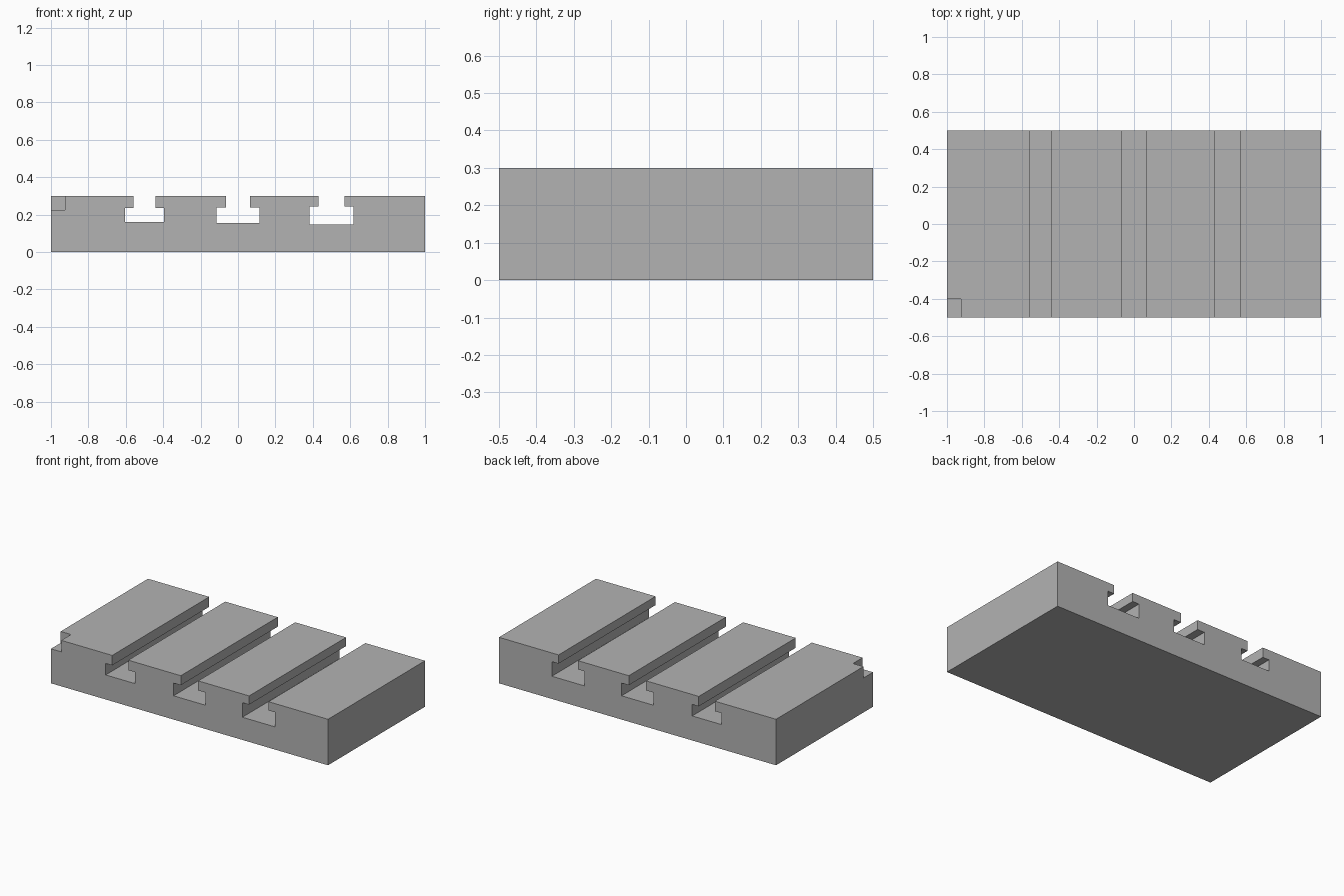
import bpy
import bmesh

cube = bpy.data.objects.get("Cube")
if cube:
    bpy.data.objects.remove(cube, do_unlink=True)

LENGTH, DEPTH, HEIGHT = 2.0, 1.0, 0.3

# Single grey material
grey = bpy.data.materials.new("plain_grey")
grey.use_nodes = True
grey.diffuse_color = (0.45, 0.45, 0.45, 1)
grey.node_tree.nodes["Principled BSDF"].inputs["Base Color"].default_value = grey.diffuse_color


def extrude_profile(name, profile, y0, y1):
    """Prism made by sweeping an (x, z) outline from y0 to y1."""
    bm = bmesh.new()
    face = bm.faces.new([bm.verts.new((x, y0, z)) for x, z in profile])
    swept = bmesh.ops.extrude_face_region(bm, geom=[face])["geom"]
    verts = [v for v in swept if isinstance(v, bmesh.types.BMVert)]
    bmesh.ops.translate(bm, verts=verts, vec=(0, y1 - y0, 0))
    bmesh.ops.recalc_face_normals(bm, faces=bm.faces)
    mesh = bpy.data.meshes.new(name)
    bm.to_mesh(mesh)
    bm.free()
    obj = bpy.data.objects.new(name, mesh)
    bpy.context.collection.objects.link(obj)
    mesh.materials.append(grey)
    return obj


def t_slot(centre, neck, wide, ledge, floor):
    """T-slot outline, left to right; neck and wide are half widths."""
    half = [(neck, HEIGHT), (neck, ledge), (wide, ledge), (wide, floor)]
    left = [(centre - w, z) for w, z in half]
    right = [(centre + w, z) for w, z in reversed(half)]
    return left + right


# Block outline with three T-slots of growing size
outline = [(-LENGTH / 2, 0), (-LENGTH / 2, HEIGHT)]
outline += t_slot(-0.5, 0.058, 0.105, 0.235, 0.16)
outline += t_slot(0, 0.063, 0.115, 0.238, 0.155)
outline += t_slot(0.5, 0.07, 0.118, 0.243, 0.148)
outline += [(LENGTH / 2, HEIGHT), (LENGTH / 2, 0)]
block = extrude_profile("slotted_block", outline, -DEPTH / 2, DEPTH / 2)

# Small corner notch, cut through the top front edge
notch = [(-1.1, 0.225), (-1.1, 0.4), (-0.925, 0.4), (-0.925, 0.225)]
cutter = extrude_profile("notch_cutter", notch, -0.6, -0.4)
cutter.hide_render = True
cutter.hide_viewport = True
cut = block.modifiers.new("corner_notch", "BOOLEAN")
cut.operation = "DIFFERENCE"
cut.solver = "EXACT"
cut.object = cutter
